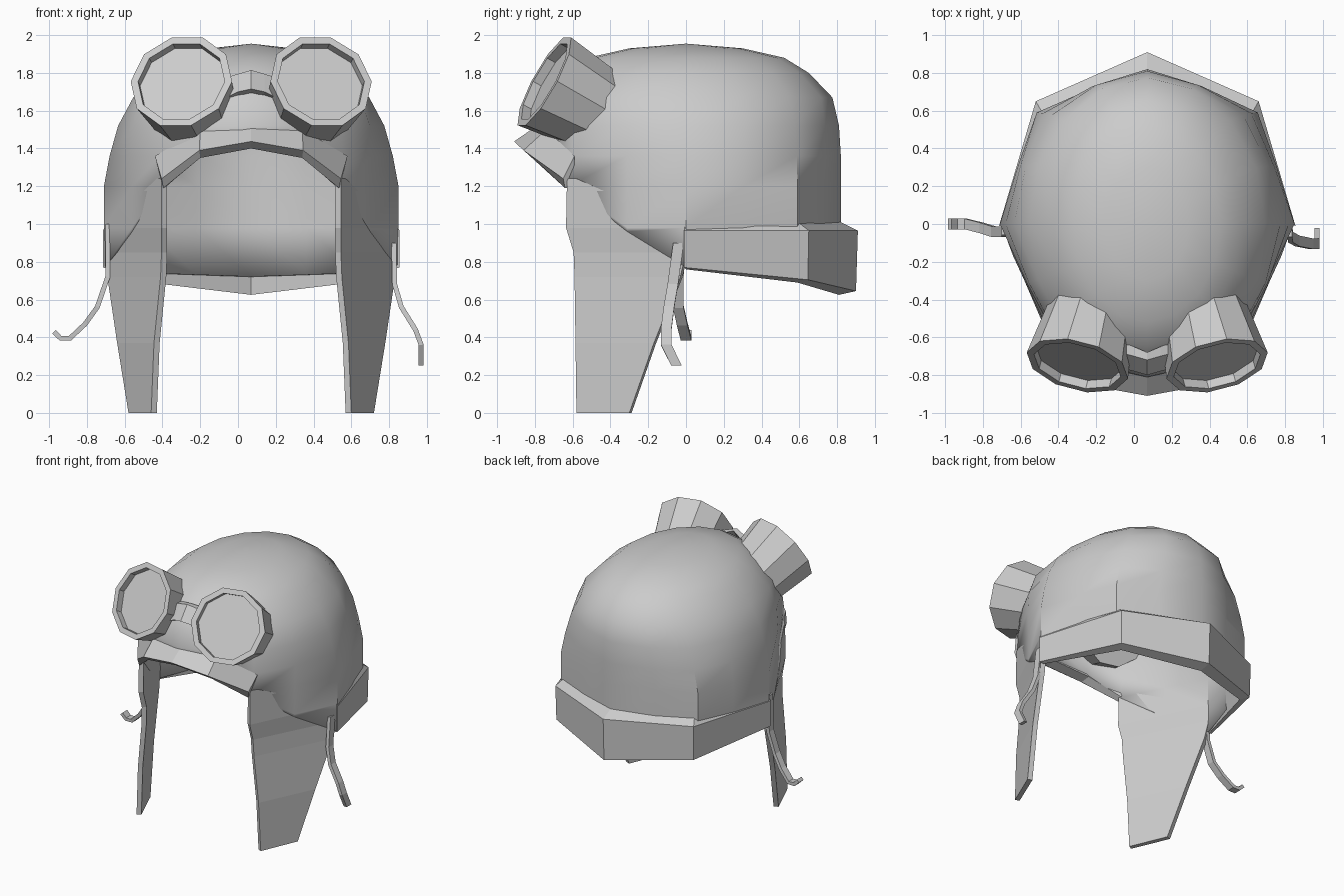
import bpy, bmesh, math
from mathutils import Vector

if "Cube" in bpy.data.objects:
    bpy.data.objects.remove(bpy.data.objects["Cube"])

CX = 0.07  # helmet symmetry plane


def make(name, verts, faces):
    bm = bmesh.new()
    vs = [bm.verts.new(v) for v in verts]
    for f in faces:
        bm.faces.new([vs[i] for i in f])
    bmesh.ops.remove_doubles(bm, verts=bm.verts, dist=0.0005)
    bmesh.ops.recalc_face_normals(bm, faces=bm.faces)
    me = bpy.data.meshes.new(name)
    bm.to_mesh(me)
    bm.free()
    ob = bpy.data.objects.new(name, me)
    bpy.context.collection.objects.link(ob)
    return ob


def loft(name, sections):
    """Closed tube through equal-sized sections, capped at both ends."""
    n, m = len(sections[0]), len(sections)
    faces = [(k*n + i, k*n + (i+1) % n, (k+1)*n + (i+1) % n, (k+1)*n + i)
             for k in range(m - 1) for i in range(n)]
    faces += [tuple(range(n)), tuple((m-1)*n + i for i in range(n))]
    return make(name, [p for s in sections for p in s], faces)


def mirrored(half):
    """Half the sections (side to centre) completed across the symmetry plane."""
    other = [[(-x, y, z) for x, y, z in s] for s in half[-2::-1]]
    return [[(x + CX, y, z) for x, y, z in s] for s in half + other]


# leather cap: octagonal at the hem, rounder towards the crown
PROFILE = [(0.72, .775, .81), (0.98, .78, .82), (1.2, .78, .82), (1.36, .75, .82),
           (1.52, .705, .81), (1.67, .625, .775), (1.8, .50, .65), (1.88, .39, .52),
           (1.93, .22, .30)]
# outline and hem height from front to back, half side
OUTLINE = [(0, -1, 1.42), (.34, -.93, 1.38), (.61, -.76, 1.2), (.81, -.38, .96),
           (1, 0, .77), (.88, .37, .76), (.75, .72, .74), (.39, .87, .73), (0, 1, .72)]


def radii(z):
    for (z0, a0, b0), (z1, a1, b1) in zip(PROFILE, PROFILE[1:]):
        if z <= z1:
            t = (z - z0) / (z1 - z0)
            return a0 + t*(a1 - a0), b0 + t*(b1 - b0)
    return PROFILE[-1][1:]


columns = [(x, y, b, math.radians(-90 + 22.5*i)) for i, (x, y, b) in enumerate(OUTLINE)]
columns += [(-x, y, b, math.pi - a) for x, y, b, a in columns[-2:0:-1]]
n = len(columns)
verts, faces = [], []
for z0, _, _ in PROFILE:
    for x, y, base, a in columns:
        z = max(z0, base)
        rx, ry = radii(z)
        t = min(1, max(0, (z - 1.2) / 0.45))
        verts.append((CX + rx*(x + t*(math.cos(a) - x)), ry*(y + t*(math.sin(a) - y)), z))
verts.append((CX, 0, 1.955))
for k in range(len(PROFILE) - 1):
    for i in range(n):
        q = (k*n + i, k*n + (i+1) % n, (k+1)*n + (i+1) % n, (k+1)*n + i)
        if len({tuple(verts[j]) for j in q}) > 2:
            faces.append(q)
top = (len(PROFILE) - 1)*n
faces += [(top + i, top + (i+1) % n, len(verts) - 1) for i in range(n)]
cap = make("cap", verts, faces)
mod = cap.modifiers.new("thickness", 'SOLIDIFY')
mod.thickness, mod.offset = 0.035, -1
bpy.context.view_layer.objects.active = cap
cap.select_set(True)
bpy.ops.object.shade_smooth_by_angle(angle=math.radians(40))

# turned-up band around the back
loft("back_band", mirrored([
    [(.76, 0, 1.02), (.785, -.01, .965), (.785, -.01, .77), (.755, 0, .76)],
    [(.55, .58, 1.02), (.59, .65, .965), (.585, .645, .705), (.54, .59, .69)],
    [(0, .80, 1.02), (0, .91, .965), (0, .90, .645), (0, .81, .625)]]))

# turned-up front brim
loft("front_brim", mirrored([
    [(.51, -.59, 1.36), (.475, -.65, 1.24), (.465, -.64, 1.19), (.45, -.59, 1.2)],
    [(.27, -.74, 1.50), (.275, -.86, 1.39), (.27, -.81, 1.35), (.27, -.73, 1.36)],
    [(0, -.79, 1.52), (0, -.91, 1.437), (0, -.86, 1.40), (0, -.78, 1.41)]]))

# ear flaps: height, front edge x y, rear edge x y
FLAP = [(1.24, .475, -.63, .50, -.58), (0.98, .475, -.635, .78, 0), (0.85, .475, -.595, .775, 0),
        (0.72, .48, -.59, .762, -.03), (0.37, .515, -.585, .71, -.17), (0, .53, -.58, .65, -.30)]
for s, side in ((1, "right"), (-1, "left")):
    loft("ear_flap_" + side, [
        [(CX + s*xf, yf, z), (CX + s*xr, yr, z),
         (CX + s*(xr - .034), yr + .012, z), (CX + s*(xf - .03), yf + .016, z)]
        for z, xf, yf, xr, yr in FLAP])

# goggle cups: ten-sided turned profile (depth, radius) along a tilted axis
CUP = [(-.33, 0), (-.33, .232), (0, .277), (0, .237), (-.05, .237), (-.05, 0)]
for s, side in ((1, "right"), (-1, "left")):
    rot = Vector((s*.22, -.85, .47)).to_track_quat('Z', 'Y')
    centre = Vector((CX + s*.37, -.75, 1.755))
    rings = [[centre + rot @ Vector((r*math.cos(i*math.pi/5), r*math.sin(i*math.pi/5), d))
              for i in range(10)] for d, r in CUP[1:-1]]
    loft("goggle_cup_" + side, rings)

# nose bridge between the cups
loft("goggle_bridge", mirrored([
    [(.15, -.62, 1.77), (.15, -.68, 1.77), (.15, -.76, 1.66), (.15, -.71, 1.64)],
    [(.07, -.65, 1.79), (.07, -.70, 1.795), (.07, -.78, 1.70), (.07, -.74, 1.68)],
    [(0, -.68, 1.81), (0, -.72, 1.815), (0, -.80, 1.715), (0, -.76, 1.695)]]))


# chin straps: flat ribbons following a path
def strap(name, path, width=.028, thick=.013):
    sections = []
    for i, p in enumerate(path):
        d = Vector(path[min(i+1, len(path)-1)]) - Vector(path[max(i-1, 0)])
        out = Vector((d.z, 0, -d.x)).normalized() * thick
        w = Vector((0, width, 0))
        c = Vector(p)
        sections.append([c + out + w, c + out - w, c - out - w, c - out + w])
    loft(name, sections)


strap("strap_left", [(-.69, -.03, 1.0), (-.69, -.04, .72), (-.745, -.04, .56), (-.81, -.02, .47),
                     (-.89, 0, .395), (-.94, 0, .395), (-.975, 0, .43)])
strap("strap_right", [(.825, -.04, .90), (.83, -.07, .68), (.865, -.09, .56), (.94, -.105, .44),
                      (.97, -.105, .36), (.97, -.05, .25)])
